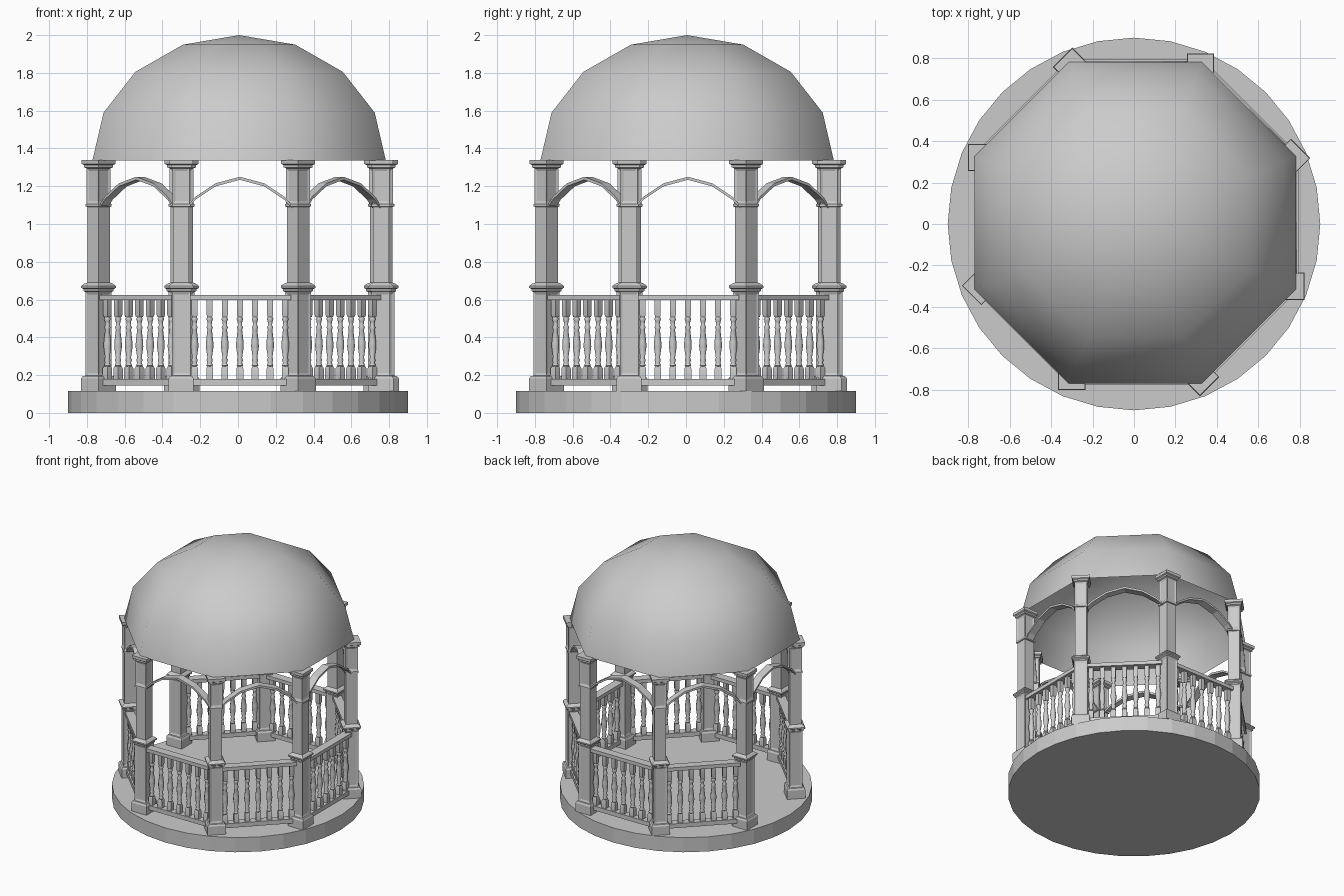
import bpy, bmesh, math
from mathutils import Matrix, Vector

if "Cube" in bpy.data.objects:
    bpy.data.objects.remove(bpy.data.objects["Cube"])

C = (0.01, 0.01, 0)          # centre of the octagonal structure
APO = 0.747                  # distance from centre to each bay
HALF = 0.311                 # half the bay width, column to column


def lathe(bm, profile, sides, pos=(0, 0), turn=0.0, caps=True):
    """Stack rings of (radius, z) into a turned shape; radius 0 makes a tip."""
    rings = []
    for r, z in profile:
        n = 1 if r == 0 else sides
        rings.append([bm.verts.new((pos[0] + r * math.cos(turn + math.tau * i / sides),
                                    pos[1] + r * math.sin(turn + math.tau * i / sides), z))
                      for i in range(n)])
    for a, b in zip(rings, rings[1:]):
        for i in range(sides):
            j = (i + 1) % sides
            if len(b) == 1:
                bm.faces.new((a[i], a[j], b[0]))
            else:
                bm.faces.new((a[i], a[j], b[j], b[i]))
    if caps:
        bm.faces.new(rings[0][::-1])
        if len(rings[-1]) > 1:
            bm.faces.new(rings[-1])


def square(bm, profile, pos):
    """Square stack of (full width, z)."""
    lathe(bm, [(w / math.sqrt(2), z) for w, z in profile], 4, pos, math.pi / 4)


def box(bm, size, pos):
    bmesh.ops.create_cube(bm, size=1, matrix=Matrix.Translation(pos) @ Matrix.Diagonal((*size, 1)))


def to_mesh(bm, name, smooth=False):
    me = bpy.data.meshes.new(name)
    bm.normal_update()
    for f in bm.faces:
        f.smooth = smooth
    bm.to_mesh(me)
    bm.free()
    return me


def place(me, name, k=0, loc=C):
    ob = bpy.data.objects.new(name, me)
    ob.location = loc
    ob.rotation_euler.z = k * math.pi / 4
    bpy.context.collection.objects.link(ob)
    return ob


# Round base
bm = bmesh.new()
lathe(bm, [(0.9, 0), (0.9, 0.115)], 32)
place(to_mesh(bm, "base"), "base", loc=(0, 0, 0))

# Eight-sided dome shell
bm = bmesh.new()
R = 0.777 / math.cos(math.pi / 8)
prof = [(R * math.cos(t * math.pi / 8), 1.335 + 0.665 * math.sin(t * math.pi / 8)) for t in range(4)]
lathe(bm, prof + [(0, 2.0)], 8, turn=math.pi / 8, caps=False)
place(to_mesh(bm, "dome", True), "dome", loc=(0.006, 0.006, 0))

# Column: pedestal, shaft and capital with recessed panels
bm = bmesh.new()
square(bm, [(0.132, 0.115), (0.132, 0.182), (0.118, 0.195), (0.098, 0.197), (0.098, 0.64),
            (0.112, 0.645), (0.112, 0.655), (0.13, 0.662), (0.13, 0.672), (0.105, 0.685),
            (0.084, 0.69), (0.084, 1.09), (0.098, 1.093), (0.098, 1.105), (0.09, 1.108),
            (0.09, 1.295), (0.108, 1.3), (0.108, 1.312), (0.127, 1.318), (0.127, 1.34)],
       (-HALF, -APO))
bm.normal_update()
panels = []
for f in bm.faces:
    zs = [v.co.z for v in f.verts]
    if max(zs) - min(zs) > 0.15 and abs(max(zs) - 1.09) > 0.01:
        panels.append(f)
bmesh.ops.inset_individual(bm, faces=panels, thickness=0.02, depth=-0.006)
column = to_mesh(bm, "column")

# Arch: thin bent strip between two columns
bm = bmesh.new()
half = [(0.275, 1.09), (0.235, 1.135), (0.13, 1.205), (0, 1.24)]
pts = [(-x, z) for x, z in half] + half[-2::-1]
rows = [[bm.verts.new((x, -APO + dy, z + dz))
         for dy, dz in ((-0.03, -0.006), (0.03, -0.006), (0.03, 0.01), (-0.03, 0.01))]
        for x, z in pts]
for a, b in zip(rows, rows[1:]):
    for i in range(4):
        j = (i + 1) % 4
        bm.faces.new((a[i], a[j], b[j], b[i]))
bm.faces.new(rows[0][::-1])
bm.faces.new(rows[-1])
bmesh.ops.recalc_face_normals(bm, faces=bm.faces)
arch = to_mesh(bm, "arch")

# Rails
bm = bmesh.new()
box(bm, (2 * HALF - 0.08, 0.065, 0.028), (0, -APO - 0.005, 0.611))
top_rail = to_mesh(bm, "top_rail")
bm = bmesh.new()
box(bm, (2 * HALF - 0.08, 0.055, 0.034), (0, -APO - 0.005, 0.163))
bottom_rail = to_mesh(bm, "bottom_rail")

# Row of turned balusters with square ends
bm = bmesh.new()
turned = [(0.014, 0.245), (0.019, 0.252), (0.013, 0.265), (0.018, 0.28), (0.013, 0.292),
          (0.022, 0.35), (0.021, 0.375), (0.013, 0.44), (0.018, 0.453), (0.011, 0.465),
          (0.014, 0.485), (0.019, 0.497), (0.012, 0.51)]
for i in range(-3, 4):
    p = (i * 0.08, -APO - 0.005)
    square(bm, [(0.036, 0.178), (0.036, 0.235), (0.026, 0.247)], p)
    lathe(bm, turned, 8, p, math.pi / 8)
    square(bm, [(0.026, 0.508), (0.032, 0.52), (0.032, 0.6)], p)
balusters = to_mesh(bm, "balusters", True)

# Repeat around the octagon; the bay facing -x is the open entrance
for k in range(8):
    place(column, f"column_{k + 1}", k)
    place(arch, f"arch_{k + 1}", k)
    if k != 6:
        place(top_rail, f"top_rail_{k + 1}", k)
        place(bottom_rail, f"bottom_rail_{k + 1}", k)
        ob = place(balusters, f"balusters_{k + 1}", k)

# Keep crisp edges on the turned work
bpy.ops.object.select_all(action='DESELECT')
ob.select_set(True)
bpy.context.view_layer.objects.active = ob
bpy.ops.object.shade_smooth_by_angle(angle=math.radians(50))
